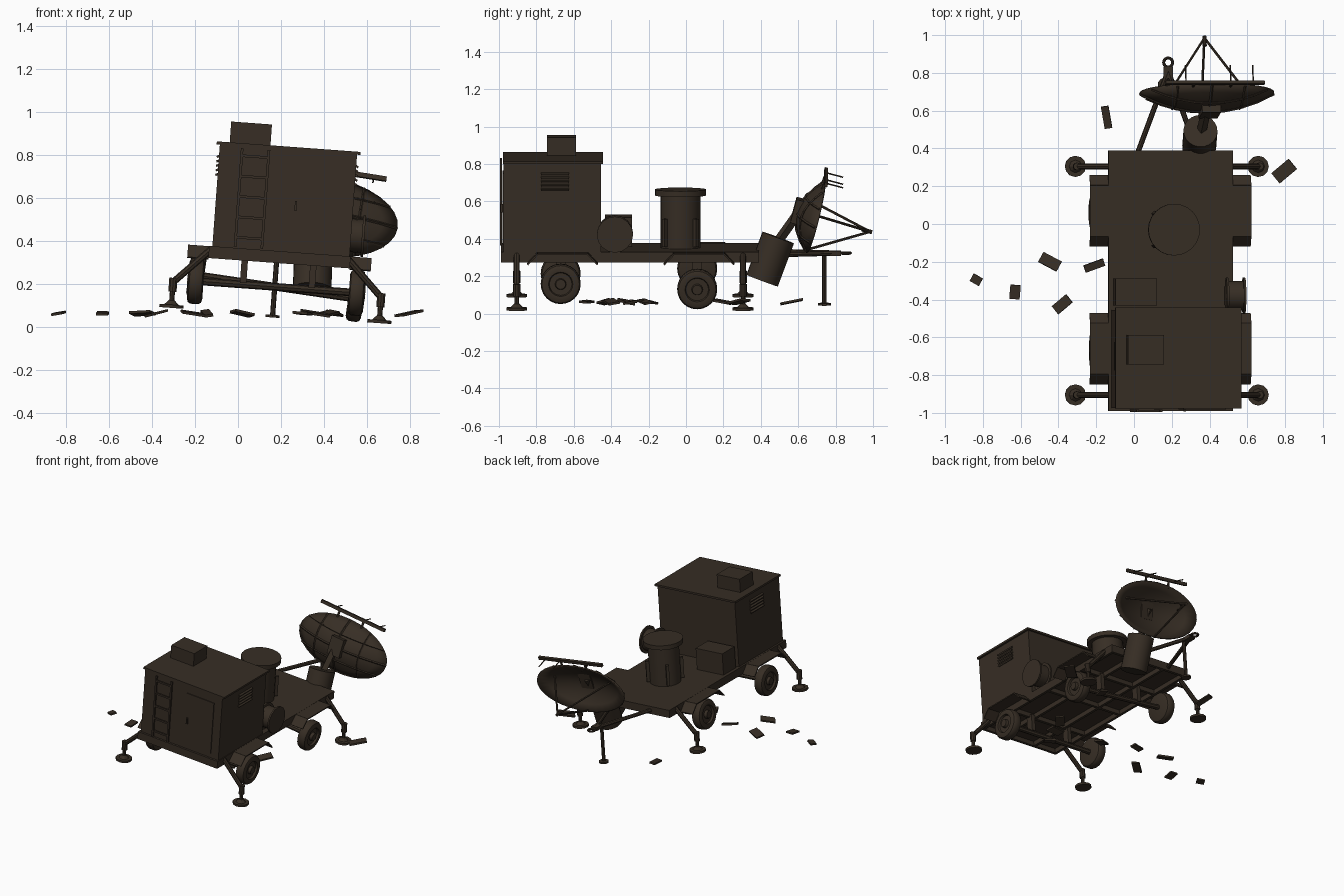
import bpy, bmesh, random
from math import radians, cos, sin, pi
from mathutils import Matrix, Vector, Euler

cube = bpy.data.objects.get("Cube")
if cube:
    bpy.data.objects.remove(cube, do_unlink=True)

mat = bpy.data.materials.new("dark brown metal")
mat.use_nodes = True
COLOR = (0.038, 0.027, 0.018, 1)
mat.diffuse_color = COLOR
mat.node_tree.nodes["Principled BSDF"].inputs["Base Color"].default_value = COLOR

# The trailer leans to one side; the ground frame does not
WORLD = Matrix.Identity(4)
TRAILER = Matrix.Translation((0.195, 0, 0.353)) @ Matrix.Rotation(radians(4.2), 4, 'Y')
DISH = (Matrix.Translation((0.385, 0.695, 0.515)) @ Matrix.Rotation(radians(9), 4, 'Y')
        @ Matrix.Rotation(radians(-15), 4, 'X'))


def finish(name, bm, matrix, smooth=False):
    bmesh.ops.recalc_face_normals(bm, faces=bm.faces)
    mesh = bpy.data.meshes.new(name)
    bm.to_mesh(mesh)
    bm.free()
    obj = bpy.data.objects.new(name, mesh)
    bpy.context.collection.objects.link(obj)
    mesh.materials.append(mat)
    obj.matrix_world = matrix
    if smooth:
        bpy.ops.object.select_all(action='DESELECT')
        obj.select_set(True)
        bpy.context.view_layer.objects.active = obj
        bpy.ops.object.shade_smooth_by_angle(angle=radians(35))
    return obj


def box(name, center, size, frame=TRAILER, rot=(0, 0, 0)):
    bm = bmesh.new()
    bmesh.ops.create_cube(bm, size=1, matrix=Matrix.Diagonal((*size, 1)))
    turn = Euler([radians(a) for a in rot]).to_matrix().to_4x4()
    return finish(name, bm, frame @ Matrix.Translation(center) @ turn)


def rod(name, a, b, r, frame=TRAILER, sides=8, r2=None):
    a, b = Vector(a), Vector(b)
    bm = bmesh.new()
    bmesh.ops.create_cone(bm, cap_ends=True, segments=sides, radius1=r,
                          radius2=r if r2 is None else r2, depth=(b - a).length)
    turn = (b - a).to_track_quat('Z', 'Y').to_matrix().to_4x4()
    return finish(name, bm, frame @ Matrix.Translation((a + b) / 2) @ turn, sides > 8)


def lathe(name, profile, matrix, sides=24):
    """Spin (radius, height) points about the local z axis."""
    bm = bmesh.new()
    verts = [bm.verts.new((r, 0, z)) for r, z in profile]
    edges = [bm.edges.new(p) for p in zip(verts, verts[1:])]
    bmesh.ops.spin(bm, geom=verts + edges, axis=(0, 0, 1), cent=(0, 0, 0),
                   angle=2 * pi, steps=sides, use_duplicate=False)
    bmesh.ops.remove_doubles(bm, verts=bm.verts, dist=0.0001)
    return finish(name, bm, matrix, True)


# Chassis
box("deck_plate", (0, -0.3, -0.012), (0.66, 1.38, 0.024))
for x in (-0.32, -0.13, 0.13, 0.32):
    box("chassis_beam", (x, -0.3, -0.033), (0.02, 1.38, 0.046))
for y in (-0.98, -0.67, -0.3, 0.06, 0.38):
    box("cross_beam", (0, y, -0.033), (0.64, 0.02, 0.046))

# Axles and wheels; the rear axle is twisted further
for y, twist in ((-0.67, 0), (0.06, 4.2)):
    axle = (TRAILER @ Matrix.Translation((-0.005, y, -0.167))
            @ Matrix.Rotation(radians(twist), 4, 'Y'))
    rod("axle", (-0.38, 0, 0), (0.38, 0, 0), 0.018, axle)
    for side in (-1, 1):
        spin = (axle @ Matrix.Translation((side * 0.375, 0, 0))
                @ Matrix.Rotation(side * pi / 2, 4, 'Y'))
        lathe("wheel", [(0, -0.03), (0.085, -0.036), (0.1, -0.03), (0.107, -0.018),
                        (0.107, 0.018), (0.1, 0.03), (0.085, 0.036), (0.065, 0.034),
                        (0.06, 0.02), (0.03, 0.02), (0.026, 0.04), (0, 0.04)], spin)
        box("axle_hanger", (side * 0.16, y, -0.1), (0.03, 0.05, 0.12))
        # Fender: flat top with two sloping ends
        mid = y + 0.01
        box("fender_top", (side * 0.378, mid, -0.005), (0.1, 0.27, 0.008))
        for end in (-1, 1):
            box("fender_flap", (side * 0.378, mid + end * 0.16, -0.032),
                (0.1, 0.078, 0.008), rot=(-end * 47, 0, 0))

# Outriggers
for y in (-0.905, 0.305):
    for s in (-1, 1):
        knee = (s * 0.485, y, -0.18)
        rod("outrigger_arm", (s * 0.32, y, -0.015), knee, 0.016)
        rod("outrigger_sleeve", (s * 0.485, y, -0.16), (s * 0.485, y, -0.225), 0.02, sides=10)
        rod("outrigger_post", knee, (s * 0.485, y, -0.295), 0.012)
        rod("outrigger_foot", (s * 0.485, y, -0.3), (s * 0.485, y, -0.285), 0.056, sides=12)
        rod("foot_cone", (s * 0.485, y, -0.285), (s * 0.485, y, -0.265), 0.034, r2=0.014)

# Cabin with roof, cooling unit, door, ladder and louvres
box("cabin", (0.005, -0.715, 0.238), (0.64, 0.52, 0.476))
box("cabin_roof", (0.005, -0.71, 0.481), (0.67, 0.535, 0.014))
box("roof_unit", (-0.175, -0.665, 0.535), (0.19, 0.155, 0.1))
box("door", (0.15, -0.977, 0.225), (0.225, 0.008, 0.385))
box("door_handle", (0.058, -0.985, 0.215), (0.01, 0.014, 0.045))
for x in (-0.21, -0.085):
    box("ladder_rail", (x, -0.989, 0.235), (0.012, 0.012, 0.46))
for i in range(5):
    box("ladder_rung", (-0.147, -0.989, 0.05 + i * 0.095), (0.125, 0.01, 0.012))
for s in (-1, 1):
    for i in range(5):
        box("louvre", (0.005 + s * 0.323, -0.7, 0.335 + i * 0.021),
            (0.016, 0.15, 0.01), rot=(0, s * 25, 0))

# Deck equipment
box("equipment_box", (-0.195, -0.36, 0.078), (0.22, 0.145, 0.156))
rod("cable_drum", (0.285, -0.38, 0.098), (0.385, -0.38, 0.098), 0.078, sides=16)
for x in (0.285, 0.375):
    rod("drum_flange", (x, -0.38, 0.098), (x + 0.012, -0.38, 0.098), 0.097, sides=16)
rod("tower", (-0.005, -0.03, 0), (-0.005, -0.03, 0.285), 0.107, sides=24)
rod("tower_cap", (-0.005, -0.03, 0.28), (-0.005, -0.03, 0.312), 0.137, sides=24)
for i in range(4):
    a = pi / 4 + i * pi / 2
    box("tower_rib", (-0.005 + 0.115 * cos(a), -0.03 + 0.115 * sin(a), 0.085),
        (0.028, 0.02, 0.15), rot=(0, 0, 45 + i * 90))

# Tow bar with ring and support leg
for x in (-0.18, 0.15):
    rod("tow_bar", (x, 0.36, -0.03), (-0.012, 0.81, -0.03), 0.014)
box("tow_head", (-0.012, 0.8, -0.03), (0.05, 0.06, 0.025))
ring = [(0.024 + 0.008 * cos(i * pi / 4), 0.008 * sin(i * pi / 4)) for i in range(9)]
lathe("tow_ring", ring, TRAILER @ Matrix.Translation((-0.012, 0.855, -0.03)), 16)
rod("support_leg", (-0.012, 0.74, -0.03), (-0.012, 0.74, -0.3), 0.012)
rod("support_foot", (-0.012, 0.74, -0.31), (-0.012, 0.74, -0.298), 0.034, sides=10)

# Fallen dish pedestal
rod("pedestal", (0.345, 0.407, 0.177), (0.352, 0.493, 0.407), 0.09, WORLD, 20)
rod("dish_arm", (0.355, 0.48, 0.37), (0.385, 0.615, 0.56), 0.026, WORLD, 4)
box("dish_mount", (0.01, -0.105, 0.01), (0.1, 0.045, 0.13), DISH)

# Elliptical dish: shallow bowl facing local +y
A, B, DEPTH = 0.36, 0.19, 0.1


def bowl(u, v, lift=0.0):
    return (u * A, DEPTH * (u * u + v * v - 1) - lift, v * B)


bm = bmesh.new()
rings = [[bm.verts.new(bowl(k / 5 * cos(i * pi / 16), k / 5 * sin(i * pi / 16)))
          for i in range(32)] for k in range(1, 6)]
center = bm.verts.new(bowl(0, 0))
for i in range(32):
    j = (i + 1) % 32
    bm.faces.new((center, rings[0][i], rings[0][j]))
    for inner, outer in zip(rings, rings[1:]):
        bm.faces.new((inner[i], outer[i], outer[j], inner[j]))
dish = finish("dish", bm, DISH, True)
solid = dish.modifiers.new("thickness", 'SOLIDIFY')
solid.thickness = 0.01
solid.offset = 0

# Ribs following the back of the bowl
for t in (-0.5, 0, 0.5):
    reach = (1 - t * t) ** 0.5
    for swap in (False, True):
        line = [reach * (k / 4 - 1) for k in range(9)]
        pts = [bowl(p, t, 0.007) if swap else bowl(t, p, 0.007) for p in line]
        for p, q in zip(pts, pts[1:]):
            rod("dish_rib", p, q, 0.007, DISH, 4)

# Feed horn and struts
FEED = (0, 0.3, 0)
for u, v in ((-0.65, 0.25), (0.65, 0.25), (0, -0.97)):
    rod("feed_strut", bowl(u, v), FEED, 0.007, DISH, 6)
rod("feed_horn", (0, 0.255, 0), (0, 0.31, 0), 0.011, DISH, 10)

# Antenna bar above the dish
box("antenna_bar", (0.01, -0.005, 0.225), (0.53, 0.018, 0.022), DISH)
for x in (-0.145, 0.095, 0.215):
    rod("antenna_prong", (x, 0, 0.225), (x, 0.09, 0.225), 0.004, DISH, 6)
for x in (-0.1, 0.1):
    rod("antenna_post", (x, -0.01, 0.17), (x, -0.005, 0.225), 0.008, DISH, 6)

# Scattered debris plates: x, y, length, width, heading
random.seed(4)
for x, y, length, width, heading in (
        (-0.145, 0.565, 0.12, 0.04, 100), (0.795, 0.28, 0.12, 0.07, 40),
        (-0.445, -0.2, 0.11, 0.06, -28), (-0.21, -0.22, 0.11, 0.04, 20),
        (-0.835, -0.295, 0.055, 0.045, -30), (-0.63, -0.36, 0.075, 0.055, 85),
        (-0.38, -0.425, 0.1, 0.055, 40), (0.02, -0.32, 0.1, 0.06, 25),
        (0.36, -0.4, 0.13, 0.06, 15), (0.42, -0.28, 0.1, 0.06, 50),
        (0.3, -0.53, 0.08, 0.05, -30), (0.45, 0.2, 0.1, 0.05, 70)):
    box("debris_plate", (x, y, 0.064), (length, width, 0.012), WORLD,
        (random.uniform(-15, 15), random.uniform(-14, 14), heading))
